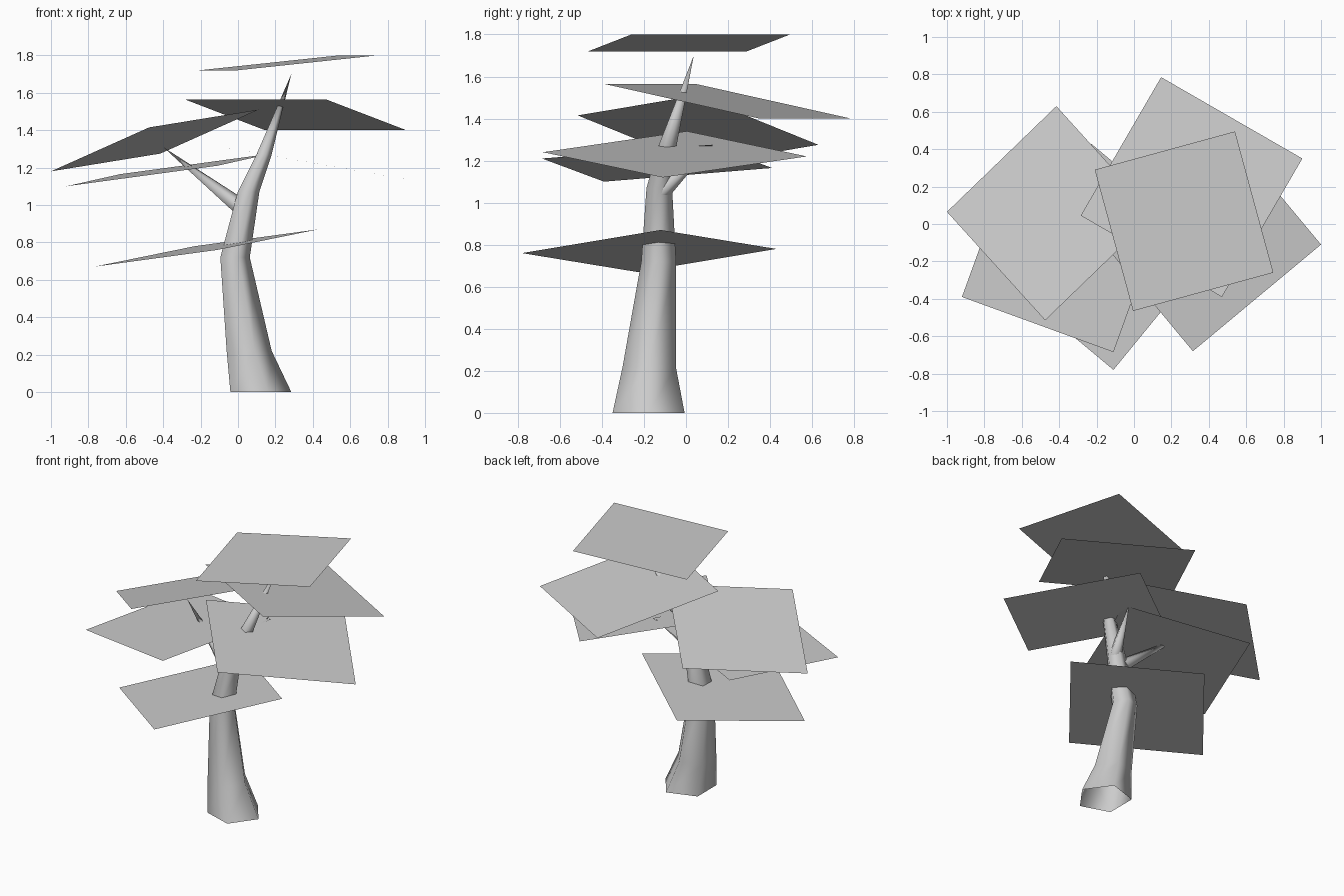
import bpy, bmesh
from math import cos, sin, tau
from mathutils import Vector

cube = bpy.data.objects.get("Cube")
if cube:
    bpy.data.objects.remove(cube, do_unlink=True)

grey = bpy.data.materials.new("light_grey")
grey.use_nodes = True
colour = (0.6, 0.6, 0.6, 1)
grey.diffuse_color = colour
grey.node_tree.nodes["Principled BSDF"].inputs["Base Color"].default_value = colour


def finish(name, bm, smooth):
    mesh = bpy.data.meshes.new(name)
    for f in bm.faces:
        f.smooth = smooth
    bm.to_mesh(mesh)
    bm.free()
    mesh.materials.append(grey)
    obj = bpy.data.objects.new(name, mesh)
    bpy.context.collection.objects.link(obj)
    return obj


def limb(name, path, tip, tilted=False, sides=5):
    """Tapering tube through (x, y, z, radius) rings, closed to a point at the tip."""
    bm = bmesh.new()
    u, v = Vector((1, 0, 0)), Vector((0, 1, 0))
    if tilted:
        axis = (Vector(tip) - Vector(path[0][:3])).normalized()
        u = axis.orthogonal().normalized()
        v = axis.cross(u)
    rings = []
    for x, y, z, r in path:
        c = Vector((x, y, z))
        rings.append([bm.verts.new(c + r * (u * cos(tau * i / sides) + v * sin(tau * i / sides)))
                      for i in range(sides)])
    for low, high in zip(rings, rings[1:]):
        for i in range(sides):
            j = (i + 1) % sides
            bm.faces.new((low[i], low[j], high[j], high[i]))
    end = bm.verts.new(tip)
    for i in range(sides):
        bm.faces.new((rings[-1][i], rings[-1][(i + 1) % sides], end))
    return finish(name, bm, True)


def leaf_plate(name, a, b, c):
    """Flat four-cornered foliage card from three consecutive corners."""
    a, b, c = Vector(a), Vector(b), Vector(c)
    bm = bmesh.new()
    face = bm.faces.new([bm.verts.new(p) for p in (a, b, c, a + c - b)])
    face.normal_update()
    if face.normal.z < 0:
        face.normal_flip()
    return finish(name, bm, False)


# Trunk: flared foot, bend at mid height, pointed top
limb("trunk", [(0.105, -0.178, 0, 0.18), (0.047, -0.175, 0.22, 0.133),
               (-0.024, -0.13, 0.72, 0.087), (0.05, -0.127, 1.07, 0.064),
               (0.135, -0.088, 1.27, 0.045)], (0.285, 0.037, 1.7))

# Side branches
limb("right_branch", [(0.02, -0.13, 0.98, 0.05)], (-0.4, 0, 1.31), True)
limb("back_branch", [(0.06, -0.12, 1.05, 0.045)], (0.15, 0.13, 1.282), True)

# Foliage cards, top to bottom
leaf_plate("top_leaves", (-0.005, -0.465, 1.72), (0.745, -0.26, 1.8), (0.54, 0.495, 1.8))
leaf_plate("upper_left_leaves", (-0.285, 0.045, 1.565), (0.47, -0.39, 1.565), (0.9, 0.35, 1.4))
leaf_plate("upper_right_leaves", (-1, 0.065, 1.18), (-0.475, -0.515, 1.415), (0.11, 0.05, 1.51))
leaf_plate("middle_left_leaves", (0.315, -0.68, 1.24), (1, -0.11, 1.12), (0.43, 0.575, 1.22))
leaf_plate("middle_right_leaves", (-0.63, 0.41, 1.165), (-0.92, -0.39, 1.1), (-0.11, -0.685, 1.21))
leaf_plate("lower_leaves", (-0.77, -0.23, 0.67), (-0.11, -0.78, 0.76), (0.43, -0.12, 0.87))
